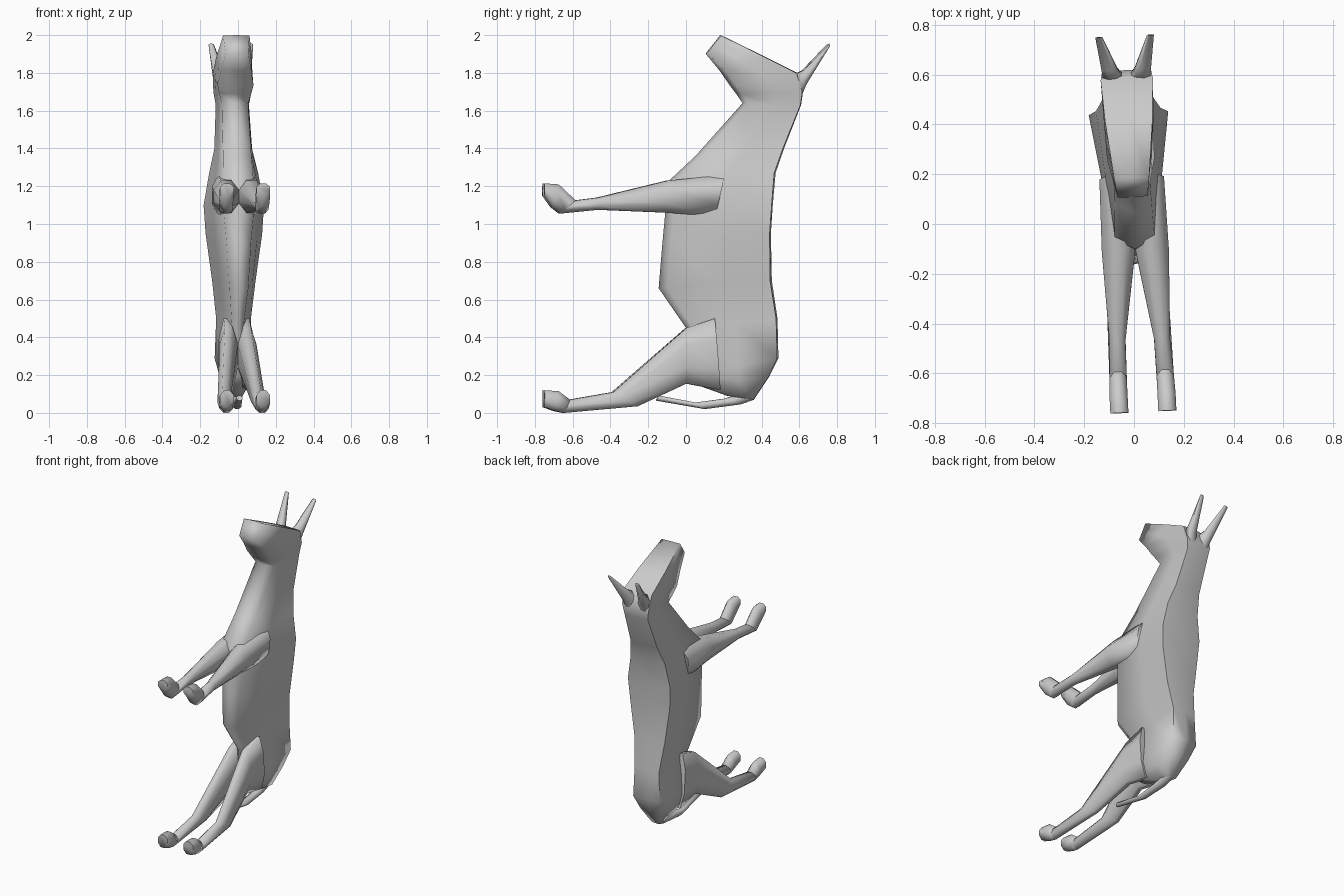
import bpy, bmesh, math
from mathutils import Matrix, Vector

if "Cube" in bpy.data.objects:
    bpy.data.objects.remove(bpy.data.objects["Cube"], do_unlink=True)

grey = bpy.data.materials.new("plain grey")
grey.use_nodes = True
COLOR = (0.6, 0.6, 0.6, 1)
grey.diffuse_color = COLOR
grey.node_tree.nodes["Principled BSDF"].inputs["Base Color"].default_value = COLOR
TURN = Matrix.Rotation(0.05, 3, 'Z')   # whole animal is turned slightly


def loft(name, rings, angle=85):
    """Skin closed rings of points and cap both ends."""
    bm = bmesh.new()
    loops = [[bm.verts.new(TURN @ Vector(p)) for p in ring] for ring in rings]
    n = len(loops[0])
    for a, b in zip(loops, loops[1:]):
        for i in range(n):
            j = (i + 1) % n
            bm.faces.new((a[i], a[j], b[j], b[i]))
    bm.faces.new(loops[0])
    bm.faces.new(loops[-1])
    bmesh.ops.recalc_face_normals(bm, faces=bm.faces)
    me = bpy.data.meshes.new(name)
    bm.to_mesh(me)
    bm.free()
    me.materials.append(grey)
    ob = bpy.data.objects.new(name, me)
    bpy.context.collection.objects.link(ob)
    bpy.ops.object.select_all(action='DESELECT')
    bpy.context.view_layer.objects.active = ob
    ob.select_set(True)
    bpy.ops.object.shade_smooth_by_angle(angle=math.radians(angle))
    return ob


def body_ring(back, front, wide, narrow):
    """Section with a broad flat back and a narrower front."""
    b, f = Vector((0, *back)), Vector((0, *front))
    half = [(0.025, wide), (0.45, wide * 0.55 + narrow * 0.45), (0.93, narrow)]
    pts = [(0, 0)] + half + [(1, 0)] + [(t, -w) for t, w in reversed(half)]
    return [b.lerp(f, t) + Vector((w, 0, 0)) for t, w in pts]


def limb_ring(top, bottom, inner, outer, side):
    """Rounded eight-sided section between a top and a bottom point."""
    a, b = Vector((0, *top)), Vector((0, *bottom))
    cx, rx = (inner + outer) / 2, (outer - inner) / 2
    ring = []
    for k in range(8):
        t = math.radians(45 * k + 22.5)
        u = max(-1, min(1, 1.08 * math.sin(t)))
        w = max(-1, min(1, 1.08 * math.cos(t)))
        ring.append(a.lerp(b, (1 - u) / 2) + Vector((side * (cx + rx * w), 0, 0)))
    return ring


# Torso, neck and head: back point, front point, back and front half widths
torso = [
    ((.36, .07), (.22, .09), .035, .03),
    ((.44, .19), (.08, .14), .075, .06),
    ((.49, .29), (.01, .20), .10, .07),
    ((.485, .5), (0, .45), .092, .03),
    ((.455, .7), (-.145, .66), .115, .05),
    ((.45, .95), (-.125, .9), .15, .065),
    ((.46, 1.1), (-.11, 1.06), .16, .08),
    ((.475, 1.27), (-.10, 1.22), .13, .08),
    ((.52, 1.4), (.05, 1.36), .10, .075),
    ((.61, 1.63), (.30, 1.64), .088, .07),
    ((.62, 1.70), (.265, 1.69), .10, .085),
    ((.59, 1.80), (.235, 1.73), .105, .095),
    ((.42, 1.885), (.18, 1.81), .095, .08),
    ((.185, 2.0), (.105, 1.90), .07, .06),
]
loft("body_and_head", [body_ring(*s) for s in torso])

# Limbs: top point, bottom point, inner and outer distance from the middle
front_leg = [
    ((.20, 1.26), (.15, 1.04), .01, .13),
    ((-.10, 1.23), (-.11, 1.06), .0, .135),
    ((-.47, 1.14), (-.47, 1.075), .058, .122),
    ((-.59, 1.125), (-.67, 1.055), .06, .13),
]
rear_leg = [
    ((.15, .50), (.18, .12), .005, .095),
    ((0, .45), (0, .155), .0, .098),
    ((-.39, .11), (-.26, .035), .055, .125),
    ((-.62, .07), (-.65, 0), .06, .13),
]
front_hoof = [
    ((-.59, 1.125), (-.67, 1.055), .06, .13),
    ((-.68, 1.21), (-.715, 1.09), .06, .133),
    ((-.755, 1.215), (-.757, 1.15), .06, .133),
]
rear_hoof = [
    ((-.62, .07), (-.65, .0), .06, .13),
    ((-.68, .115), (-.70, .01), .06, .133),
    ((-.755, .12), (-.755, .03), .06, .133),
]
# Ears: top and bottom of a flattened tapering section
ear = [
    ((.57, 1.79), (.61, 1.68), .01, .095),
    ((.62, 1.815), (.635, 1.74), .035, .10),
    ((.755, 1.955), (.757, 1.94), .09, .118),
]
for side, label in ((1, "left"), (-1, "right")):
    for part, rings in (("front_leg", front_leg), ("rear_leg", rear_leg),
                        ("front_hoof", front_hoof), ("rear_hoof", rear_hoof),
                        ("ear", ear)):
        loft(label + "_" + part, [limb_ring(*r, side) for r in rings])

# Tail curling under the rump toward the front
tail = [
    ((.32, .11), (.36, .07), .03),
    ((.20, .075), (.29, .045), .03),
    ((.05, .055), (.10, .02), .022),
    ((-.145, .092), (-.16, .065), .015),
]
loft("tail", [limb_ring(t, b, -w, w, 1) for t, b, w in tail])
